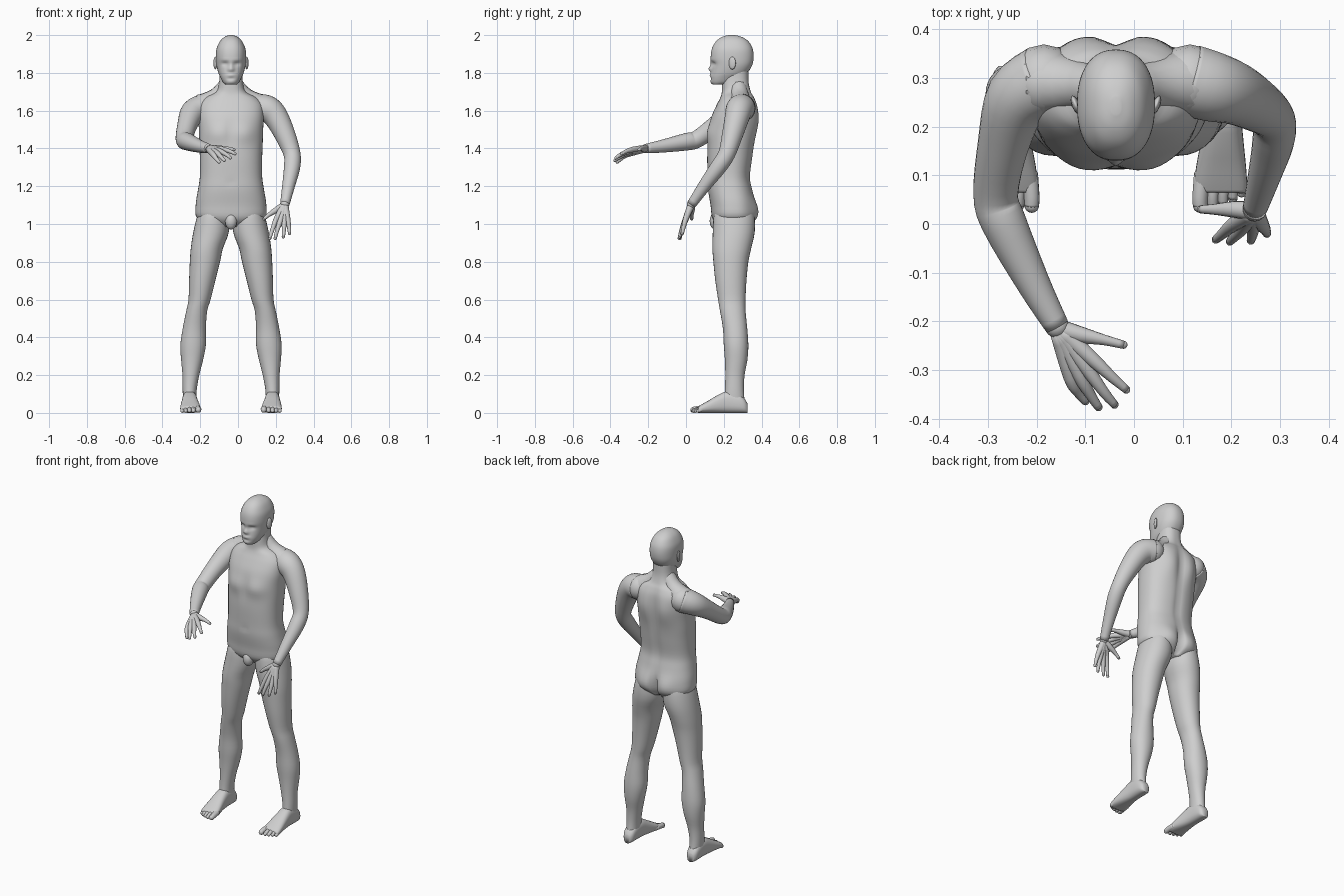
import bpy, bmesh, math
from mathutils import Vector, Matrix

CX = -0.037          # symmetry line of head, torso and legs
bm = bmesh.new()
skin = bpy.data.materials.new("plain_grey")
skin.diffuse_color = (0.62, 0.62, 0.62, 1)


def finish(name, bumps=()):
    """Push soft mirrored bumps (centre, radius, push) and make the object."""
    global bm
    for c, r, push in bumps:
        for s in ((1, -1) if c[0] else (1,)):
            for v in bm.verts:
                d = sum(((a - b) / k) ** 2 for a, b, k in
                        zip(v.co, (CX + s * c[0], c[1], c[2]), r))
                if d < 8:
                    v.co.y += push * math.exp(-d)
    bmesh.ops.recalc_face_normals(bm, faces=bm.faces)
    for f in bm.faces:
        f.smooth = True
    mesh = bpy.data.meshes.new(name)
    bm.to_mesh(mesh)
    bm.free()
    mesh.materials.append(skin)
    bpy.context.collection.objects.link(bpy.data.objects.new(name, mesh))
    bm = bmesh.new()


def spline(rows, k):
    """Smooth in-between rows (Catmull-Rom)."""
    out = []
    for i in range(len(rows) - 1):
        a, b, c, d = (rows[max(0, min(len(rows) - 1, j))] for j in range(i - 1, i + 3))
        for s in range(k):
            t = s / k
            out.append([q + .5 * t * (r - p + t * (2 * p - 5 * q + 4 * r - w + t * (3 * (q - r) + w - p)))
                        for p, q, r, w in zip(a, b, c, d)])
    return out + [list(rows[-1])]


def bridge(rings):
    """Skin a list of point rings and cap both ends."""
    vs = [[bm.verts.new(p) for p in r] for r in rings]
    n = len(vs[0])
    for a, b in zip(vs, vs[1:]):
        for i in range(n):
            bm.faces.new((a[i], a[(i + 1) % n], b[(i + 1) % n], b[i]))
    bm.faces.new(vs[0][::-1])
    bm.faces.new(vs[-1])


def oval(c, u, v, n, e=2.0):
    """Superellipse ring around c with half axes u and v."""
    out = []
    for i in range(n):
        a = 2 * math.pi * i / n
        s, t = math.cos(a), math.sin(a)
        out.append(Vector(c) + u * math.copysign(abs(s) ** (2 / e), s)
                   + v * math.copysign(abs(t) ** (2 / e), t))
    return out


def column(rows, k, n, e=2.3, flip=False):
    """Upright loft from rows of (z, x0, x1, y0, y1)."""
    rings = []
    for z, x0, x1, y0, y1 in spline(rows, k):
        if flip:
            x0, x1 = 2 * CX - x1, 2 * CX - x0
        rings.append(oval(((x0 + x1) / 2, (y0 + y1) / 2, z),
                          Vector(((x1 - x0) / 2, 0, 0)), Vector((0, (y1 - y0) / 2, 0)), n, e))
    bridge(rings)


def ball(c, r, flip=False, rot=0):
    c = Vector(c)
    if flip:
        c.x, rot = 2 * CX - c.x, -rot
    r = r if isinstance(r, tuple) else (r, r, r)
    m = Matrix.Translation(c) @ Matrix.Rotation(rot, 4, 'Z') @ Matrix.Diagonal((*r, 1))
    bmesh.ops.create_uvsphere(bm, u_segments=14, v_segments=8, radius=1, matrix=m)


def limb(pts, radii, flip=False, n=14, k=3):
    """Smooth round tube through points, rounded at both ends."""
    rows = spline([(*p, r) for p, r in zip(pts, radii)], k)
    pts = [Vector((2 * CX - r[0] if flip else r[0], r[1], r[2])) for r in rows]
    rings = []
    for i, p in enumerate(pts):
        r = rows[i][3]
        t = (pts[min(i + 1, len(pts) - 1)] - pts[max(i - 1, 0)]).normalized()
        u = t.orthogonal().normalized() if i == 0 else (u - t * u.dot(t)).normalized()
        rings.append(oval(p, u * r, t.cross(u) * r, n))
    bridge(rings)
    ball(pts[0], rows[0][3])
    ball(pts[-1], rows[-1][3])


# torso and neck: z, half width, front y, back y
torso = [(.985, .085, .18, .33), (1.03, .178, .14, .367), (1.10, .187, .13, .367), (1.18, .175, .117, .352),
         (1.25, .165, .115, .34), (1.35, .165, .112, .352), (1.43, .168, .115, .362),
         (1.50, .170, .12, .37), (1.57, .174, .135, .374), (1.63, .168, .162, .372),
         (1.67, .135, .182, .36), (1.70, .08, .19, .345), (1.75, .063, .192, .332), (1.82, .06, .2, .33)]
column([(z, CX - w, CX + w, a, b) for z, w, a, b in torso], 4, 64, 2.4)
for f in (False, True):
    limb([(CX - .02, .275, 1.735), (CX - .075, .285, 1.672), (CX - .15, .29, 1.622)], [.045, .05, .068], f)
ball((CX, .155, 1.015), (.032, .03, .045))
finish("torso", [((.075, .12, 1.48), (.06, .06, .05), -.012), ((0, .12, 1.48), (.02, .05, .07), .008),
                 ((.075, .37, 1.55), (.06, .06, .09), .016), ((0, .37, 1.55), (.025, .06, .12), -.014),
                 ((0, .35, 1.3), (.02, .05, .15), -.01), ((.075, .37, 1.07), (.055, .06, .06), .018),
                 ((0, .37, 1.04), (.016, .07, .07), -.05), ((0, .11, 1.22), (.012, .03, .012), .006)])

# head, with nose, eye sockets, lips and chin pushed out of it
head = [(1.738, .028, .142, .2), (1.75, .042, .133, .25), (1.775, .056, .13, .29), (1.80, .067, .133, .325),
        (1.84, .077, .138, .35), (1.88, .080, .131, .358), (1.92, .078, .135, .355), (1.95, .068, .147, .343),
        (1.975, .053, .167, .322), (1.992, .032, .195, .29), (2.0, .010, .225, .26)]
column([(z, CX - w, CX + w, a, b) for z, w, a, b in head], 5, 72, 2.3)
for f in (False, True):
    ball((CX - .031, .160, 1.847), .0115, f)
    ball((CX - .083, .245, 1.852), (.008, .02, .034), f, .35)
finish("head", [((0, .135, 1.822), (.012, .03, .014), -.016), ((0, .135, 1.845), (.011, .03, .02), -.007),
                ((.012, .135, 1.817), (.008, .03, .008), -.006), ((.032, .145, 1.848), (.018, .04, .011), .010),
                ((.03, .14, 1.868), (.025, .04, .008), -.003), ((0, .133, 1.788), (.022, .03, .008), -.006),
                ((0, .132, 1.769), (.02, .03, .006), .004), ((0, .133, 1.752), (.02, .03, .012), -.003)])

# legs
leg = [(1.13, -.17, -.07, .19, .33), (1.06, -.21, -.05, .15, .36), (.96, -.236, -.048, .142, .364),
       (.87, -.25, -.08, .14, .345), (.80, -.255, -.095, .145, .33), (.70, -.259, -.12, .155, .32),
       (.60, -.262, -.145, .17, .315), (.54, -.274, -.163, .18, .315), (.45, -.292, -.17, .195, .324),
       (.36, -.305, -.17, .2, .33), (.28, -.301, -.185, .206, .325), (.20, -.294, -.205, .208, .31),
       (.12, -.293, -.219, .206, .306), (.05, -.29, -.222, .2, .312)]
for f in (False, True):
    column(leg, 3, 32, 2.1, f)
finish("legs")

# feet: y, centre x, half width, top z
foot = [(.325, -.257, .02, .05), (.31, -.257, .032, .075), (.28, -.257, .037, .1), (.22, -.256, .039, .115),
        (.17, -.255, .044, .095), (.12, -.253, .051, .066), (.085, -.252, .054, .046), (.065, -.252, .052, .034)]
toes = [(-.21, .022, .016), (-.236, .027, .0115), (-.257, .033, .011), (-.277, .042, .0105), (-.295, .054, .0105)]
for f in (False, True):
    bridge([oval((2 * CX - x if f else x, y, h / 2), Vector((w, 0, 0)), Vector((0, 0, h / 2)), 28, 2.6)
            for y, x, w, h in spline(foot, 3)])
    for x, y, r in toes:
        limb([(x * .9 - .0255, .1, .024), (x, y + .035, .02), (x, y + r, r)], [r * 1.1, r, r * .95], f)
finish("feet")

# arms: the right one reaches forward, the left one hangs
limb([(-.185, .295, 1.615), (-.238, .258, 1.59), (-.268, .165, 1.525), (-.284, .06, 1.45),
      (-.266, 0, 1.435), (-.205, -.125, 1.412), (-.158, -.21, 1.40)],
     [.074, .067, .053, .046, .046, .034, .025], n=28, k=4)
finish("right_arm")
limb([(.115, .295, 1.615), (.16, .282, 1.606), (.202, .27, 1.565), (.25, .245, 1.47), (.286, .215, 1.37),
      (.286, .17, 1.30), (.268, .1, 1.205), (.248, .03, 1.105)],
     [.074, .072, .065, .055, .045, .043, .034, .025], n=28, k=4)
finish("left_arm")

# hands: every finger runs knuckle, middle, tip; thumb first
right_hand = [[(-.108, -.228, 1.40), (-.062, -.238, 1.40), (-.022, -.248, 1.394)],
              [(-.085, -.278, 1.395), (-.045, -.315, 1.385), (-.016, -.34, 1.372)],
              [(-.098, -.295, 1.386), (-.062, -.345, 1.368), (-.04, -.371, 1.35)],
              [(-.113, -.308, 1.377), (-.09, -.35, 1.355), (-.073, -.376, 1.337)],
              [(-.13, -.315, 1.367), (-.115, -.345, 1.345), (-.1, -.364, 1.328)]]
left_hand = [[(.205, .03, 1.075), (.165, .03, 1.05), (.138, .03, 1.027)],
             [(.205, 0, 1.03), (.182, -.02, .97), (.168, -.032, .924)],
             [(.225, -.005, 1.02), (.207, -.025, .965), (.197, -.036, .924)],
             [(.245, -.003, 1.02), (.243, -.022, .97), (.24, -.034, .932)],
             [(.262, 0, 1.03), (.27, -.012, .985), (.273, -.02, .949)]]
for name, wrist, hand in (("right_hand", (-.155, -.215, 1.399), right_hand),
                          ("left_hand", (.247, .027, 1.1), left_hand)):
    for i, finger in enumerate(hand):
        limb([wrist] + finger, [.02, .015 if i else .017, .011, .0085])
    finish(name)
